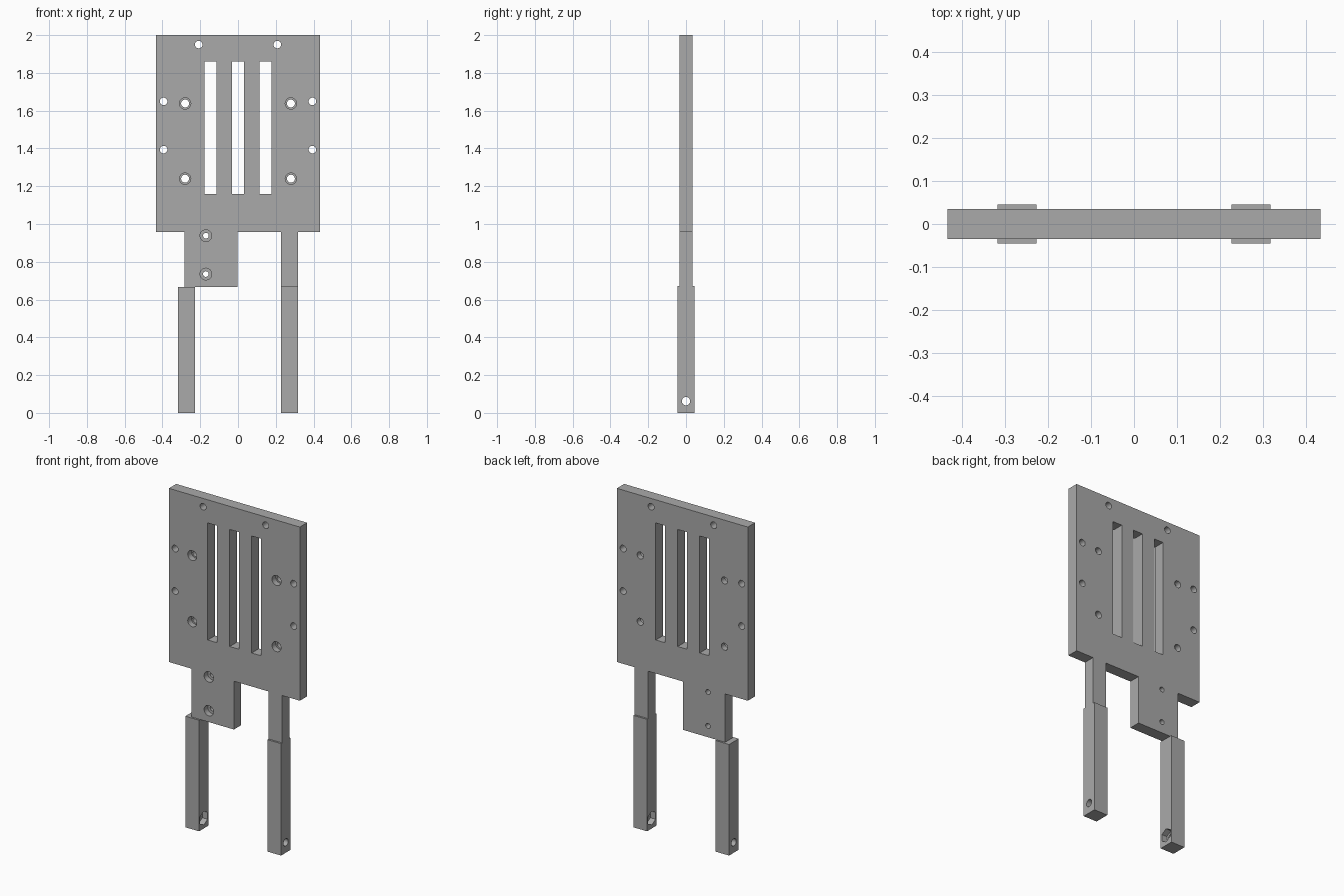
import bpy
import bmesh
from math import pi, radians
from mathutils import Matrix, Vector

cube = bpy.data.objects.get("Cube")
if cube:
    bpy.data.objects.remove(cube, do_unlink=True)

grey = bpy.data.materials.new("machined grey")
grey.use_nodes = True
GREY = (0.4, 0.4, 0.4, 1)
grey.diffuse_color = GREY
grey.node_tree.nodes["Principled BSDF"].inputs["Base Color"].default_value = GREY

PLATE = 0.0345            # half thickness of the plate
LEG = 0.0455              # half width of a square leg
LEG_X = 0.2725            # leg centre
HOLE_SIDES = 32


def new_object(name, bm):
    bmesh.ops.recalc_face_normals(bm, faces=bm.faces)
    mesh = bpy.data.meshes.new(name)
    bm.to_mesh(mesh)
    bm.free()
    obj = bpy.data.objects.new(name, mesh)
    bpy.context.collection.objects.link(obj)
    mesh.materials.append(grey)
    return obj


def box(name, x0, x1, y0, y1, z0, z1):
    bm = bmesh.new()
    size = Matrix.Diagonal((x1 - x0, y1 - y0, z1 - z0, 1))
    middle = Matrix.Translation(((x0 + x1) / 2, (y0 + y1) / 2, (z0 + z1) / 2))
    bmesh.ops.create_cube(bm, size=1, matrix=middle @ size)
    return new_object(name, bm)


def cylinder(name, radius, start, end, sides=HOLE_SIDES):
    start, end = Vector(start), Vector(end)
    axis = end - start
    turn = axis.to_track_quat('Z', 'Y').to_matrix().to_4x4()
    bm = bmesh.new()
    bmesh.ops.create_cone(bm, cap_ends=True, segments=sides, radius1=radius, radius2=radius,
                          depth=axis.length, matrix=Matrix.Translation((start + end) / 2) @ turn)
    return new_object(name, bm)


def cut(target, cutters):
    """Subtract the cutters one by one, bake the result and remove them."""
    for cutter in cutters:
        cutter.hide_render = True
        mod = target.modifiers.new("cut", 'BOOLEAN')
        mod.operation = 'DIFFERENCE'
        mod.solver = 'EXACT'
        mod.object = cutter
    graph = bpy.context.evaluated_depsgraph_get()
    mesh = bpy.data.meshes.new_from_object(target.evaluated_get(graph))
    target.modifiers.clear()
    target.data = mesh
    for cutter in cutters:
        bpy.data.objects.remove(cutter, do_unlink=True)


def smooth(obj):
    bpy.ops.object.select_all(action='DESELECT')
    obj.select_set(True)
    bpy.context.view_layer.objects.active = obj
    bpy.ops.object.shade_smooth_by_angle(angle=radians(30))


# Plate outline with the mounting tab on one side and the strut on the other
outline = [(-0.435, 2), (-0.435, 0.957), (-0.284, 0.957), (-0.284, 0.667),
           (-0.003, 0.667), (-0.003, 0.957), (LEG_X - LEG, 0.957), (LEG_X - LEG, 0.672),
           (LEG_X + LEG, 0.672), (LEG_X + LEG, 0.957), (0.435, 0.957), (0.435, 2)]
bm = bmesh.new()
face = bm.faces.new([bm.verts.new((x, -PLATE, z)) for x, z in outline])
side = bmesh.ops.extrude_face_region(bm, geom=[face])
moved = [v for v in side["geom"] if isinstance(v, bmesh.types.BMVert)]
bmesh.ops.translate(bm, vec=(0, 2 * PLATE, 0), verts=moved)
plate = new_object("plate", bm)

# Slots
cutters = [box("slot_cutter", x - 0.031, x + 0.031, -0.1, 0.1, 1.158, 1.861)
           for x in (-0.146, 0, 0.146)]


def plate_hole(x, z, radius, bore=None):
    cutters.append(cylinder("hole_cutter", radius, (x, -0.1, z), (x, 0.1, z)))
    if bore:
        cutters.append(cylinder("bore_cutter", bore, (x, -0.1, z), (x, 0, z)))


# Plain holes and counterbored holes, mirrored left to right
for s in (-1, 1):
    plate_hole(s * 0.208, 1.95, 0.02)
    for z in (1.394, 1.649):
        plate_hole(s * 0.394, z, 0.02)
    for z in (1.24, 1.638):
        plate_hole(s * 0.28, z, 0.021, 0.03)
# Tab holes
for z in (0.735, 0.938):
    plate_hole(-0.17, z, 0.015, 0.031)
cut(plate, cutters)
smooth(plate)

# Square legs, each with a cross hole and a hexagonal nut pocket on the inner face
for name, s, top in (("right_leg", -1, 0.667), ("left_leg", 1, 0.672)):
    x = s * LEG_X
    leg = box(name, x - LEG, x + LEG, -LEG, LEG, 0, top)
    z = 0.062
    hole = cylinder("pin_cutter", 0.022, (x - 0.1, 0, z), (x + 0.1, 0, z))
    inner = x - s * LEG
    pocket = cylinder("nut_cutter", 0.041, (inner - s * 0.05, 0, z), (inner + s * 0.035, 0, z), 6)
    cut(leg, [hole, pocket])
    smooth(leg)
